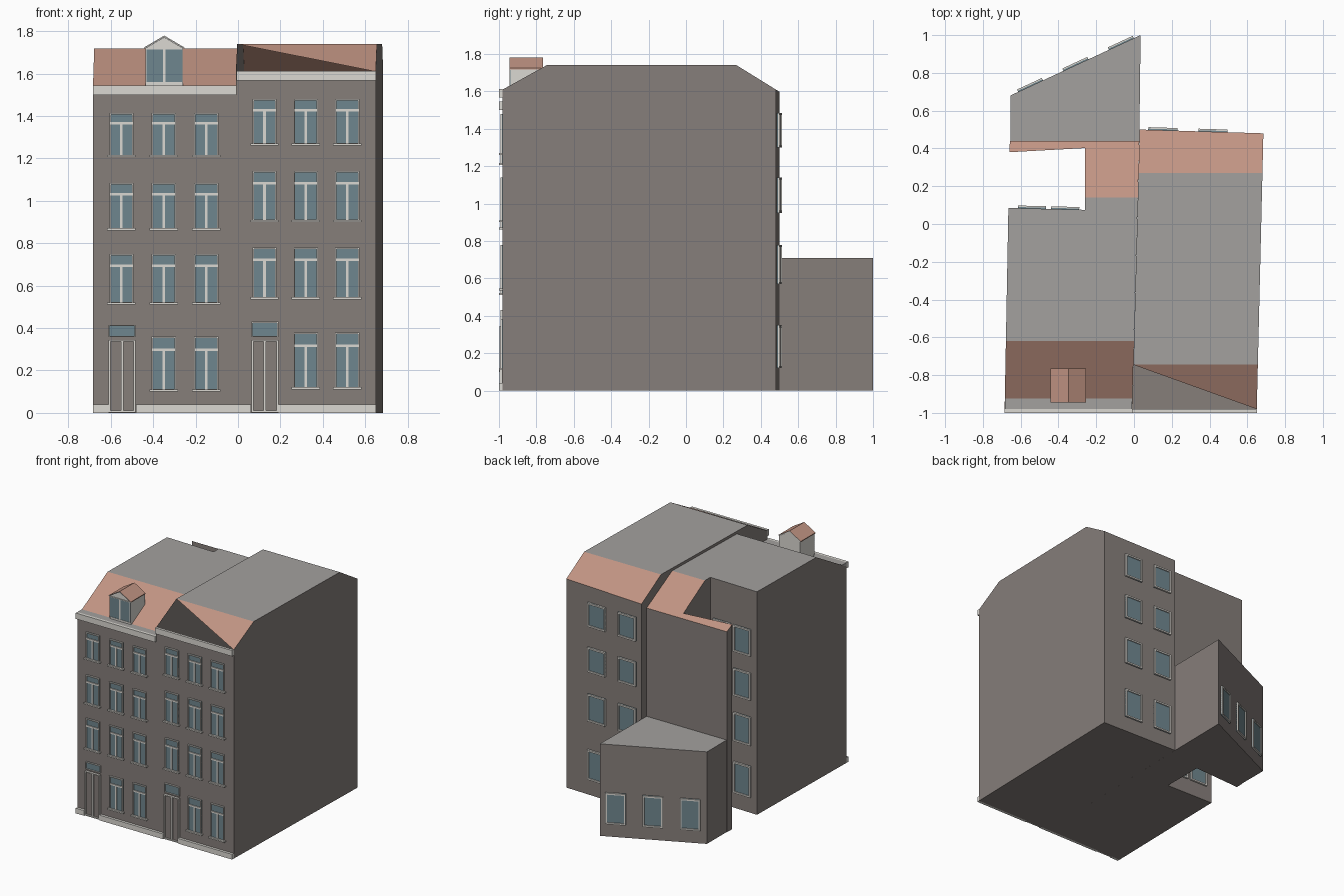
import bpy, bmesh, math
from mathutils import Vector

if "Cube" in bpy.data.objects:
    bpy.data.objects.remove(bpy.data.objects["Cube"])


def srgb(r, g, b):
    lin = [c / 255 / 12.92 if c < 11 else ((c / 255 + 0.055) / 1.055) ** 2.4 for c in (r, g, b)]
    return (*lin, 1)


def material(name, *rgb):
    m = bpy.data.materials.new(name)
    m.diffuse_color = srgb(*rgb)
    m.use_nodes = True
    m.node_tree.nodes["Principled BSDF"].inputs["Base Color"].default_value = m.diffuse_color
    return m


WALL = material("wall_grey_brown", 134, 126, 122)
FLAT = material("flat_roof_grey", 163, 161, 159)
TILE = material("roof_tile", 193, 148, 131)
TRIM = material("trim_white", 219, 216, 210)
GLASS = material("glass_blue", 111, 134, 142)


def finish(bm, name, mats):
    me = bpy.data.meshes.new(name)
    bm.to_mesh(me)
    bm.free()
    for m in mats:
        me.materials.append(m)
    ob = bpy.data.objects.new(name, me)
    bpy.context.collection.objects.link(ob)
    return ob


def shell(name, footprint, height, slopes=(), mats=(WALL, FLAT, TILE)):
    """Extruded footprint; each slope (y_top, z_top, y_eave, z_eave, open) bevels the top."""
    bm = bmesh.new()
    low = [bm.verts.new((x, y, 0)) for x, y in footprint]
    top = [bm.verts.new((x, y, height)) for x, y in footprint]
    bm.faces.new(low)
    bm.faces.new(top)
    n = len(low)
    for i in range(n):
        j = (i + 1) % n
        bm.faces.new((low[i], low[j], top[j], top[i]))
    bmesh.ops.recalc_face_normals(bm, faces=bm.faces)
    for yt, zt, ye, ze, is_open in slopes:
        s = 1 if ye > yt else -1
        nor = Vector((0, s * (zt - ze), abs(ye - yt))).normalized()
        cut = bmesh.ops.bisect_plane(bm, geom=bm.verts[:] + bm.edges[:] + bm.faces[:], dist=1e-5,
                                     plane_co=(0, yt, zt), plane_no=nor, clear_outer=True)["geom_cut"]
        if is_open:
            # half of this slope is left open: only the right-hand triangle is tiled
            vs = [v for v in cut if isinstance(v, bmesh.types.BMVert)]
            gap = min(vs, key=lambda v: v.co.x * 0.1 + v.co.z)
            f = bm.faces.new([v for v in vs if v is not gap])
        else:
            edges = [e for e in cut if isinstance(e, bmesh.types.BMEdge)]
            f = bmesh.ops.edgeloop_fill(bm, edges=edges)["faces"][0]
        f.normal_update()
        if f.normal.z < 0:
            f.normal_flip()
    bm.normal_update()
    for f in bm.faces:
        f.material_index = 1 if f.normal.z > 0.95 else 2 if f.normal.z > 0.2 else 0
    return finish(bm, name, mats)


# boxes gathered per part, placed along a wall line p -> q (outside on the right)
parts = {}


def box(part, mat, wall, u0, u1, d0, d1, z0, z1):
    p, q = Vector(wall[0]), Vector(wall[1])
    t = (q - p).normalized()
    out = Vector((t.y, -t.x))
    bm, _ = parts.setdefault(part, (bmesh.new(), mat))
    vs = []
    for z in (z0, z1):
        for u, d in ((u0, d0), (u1, d0), (u1, d1), (u0, d1)):
            c = p + t * u + out * d
            vs.append(bm.verts.new((c.x, c.y, z)))
    for idx in ((0, 1, 2, 3), (7, 6, 5, 4), (0, 4, 5, 1), (1, 5, 6, 2), (2, 6, 7, 3), (3, 7, 4, 0)):
        bm.faces.new([vs[i] for i in idx])


def frame(part, wall, u0, u1, z0, z1, w, d):
    box(part, TRIM, wall, u0, u0 + w, 0, d, z0, z1)
    box(part, TRIM, wall, u1 - w, u1, 0, d, z0, z1)
    box(part, TRIM, wall, u0 + w, u1 - w, 0, d, z1 - w, z1)
    box(part, TRIM, wall, u0 + w, u1 - w, 0, d, z0, z0 + w)


def front_window(wall, u, z0, z1):
    h = 0.057
    box("front_glass", GLASS, wall, u - h, u + h, 0, 0.004, z0, z1)
    frame("front_frames", wall, u - h, u + h, z0, z1, 0.007, 0.012)
    bar = z0 + (z1 - z0) * 0.76
    box("front_frames", TRIM, wall, u - h, u + h, 0, 0.011, bar - 0.006, bar + 0.006)
    box("front_frames", TRIM, wall, u - 0.006, u + 0.006, 0, 0.01, z0, bar)
    box("window_sills", TRIM, wall, u - 0.067, u + 0.067, 0, 0.02, z0 - 0.004, z0 + 0.006)


def rear_window(wall, u0, u1, z0, z1):
    box("rear_glass", GLASS, wall, u0, u1, 0, 0.006, z0, z1)
    frame("rear_frames", wall, u0, u1, z0, z1, 0.012, 0.014)


def door(wall, u, top):
    h = 0.063
    box("door_panels", WALL, wall, u - h, u + h, 0, 0.005, 0, 0.345)
    frame("door_frames", wall, u - h, u + h, 0.003, 0.345, 0.008, 0.018)
    box("door_frames", TRIM, wall, u - 0.006, u + 0.006, 0, 0.015, 0.01, 0.34)
    box("transom_glass", GLASS, wall, u - h, u + h, 0, 0.004, 0.36, top)
    frame("door_frames", wall, u - h, u + h, 0.358, top, 0.005, 0.012)


# house bodies
shell("right_house", [(-0.01, -0.98), (0.65, -0.98), (0.685, 0.48), (0.03, 0.5)], 1.74,
      [(-0.745, 1.74, -0.98, 1.61, True), (0.27, 1.74, 0.48, 1.61, False)])
shell("left_house", [(-0.685, -0.98), (-0.01, -0.98), (0.028, 0.44), (-0.657, 0.44), (-0.66, 0.38),
                     (-0.26, 0.402), (-0.26, 0.075), (-0.665, 0.085)], 1.72,
      [(-0.62, 1.72, -0.925, 1.545, False), (0.14, 1.72, 0.44, 1.545, False)])
shell("rear_annex", [(-0.655, 0.44), (0.028, 0.44), (0.035, 1.0), (-0.655, 0.68)], 0.71)

# front wall, measured along x from the origin
front = ((0, -0.98), (1, -0.98))
for centres, rows, dx, dtop in (
        ((-0.55, -0.35, -0.15), ((0.105, 0.36), (0.515, 0.75), (0.865, 1.085), (1.21, 1.415)), -0.547, 0.415),
        ((0.125, 0.32, 0.515), ((0.115, 0.38), (0.54, 0.78), (0.905, 1.14), (1.265, 1.48)), 0.127, 0.43)):
    for r, (z0, z1) in enumerate(rows):
        for u in centres[1 if r == 0 else 0:]:
            front_window(front, u, z0, z1)
    door(front, dx, dtop)

# plinth, cornices and the gutter ledge of the left house
for u0, u1 in ((-0.685, -0.612), (-0.482, 0.062), (0.192, 0.65)):
    box("plinth", TRIM, front, u0, u1, 0, 0.02, 0, 0.04)
box("left_cornice", TRIM, front, -0.685, -0.008, 0, 0.02, 1.50, 1.545)
box("right_cornice", TRIM, front, -0.008, 0.65, 0, 0.02, 1.567, 1.612)
box("gutter_ledge", FLAT, front, -0.684, -0.01, -0.056, 0, 1.505, 1.545)

# rear windows of the right house, the court and the annex
right_rear = ((0.685, 0.48), (0.03, 0.5))
for z0, z1 in ((0.12, 0.35), (0.57, 0.78), (0.95, 1.14), (1.30, 1.485)):
    for u in (0.19, 0.455):
        rear_window(right_rear, u, u + 0.155, z0, z1)
court = ((-0.26, 0.075), (-0.665, 0.085))
for z0, z1 in ((0.12, 0.36), (0.52, 0.74), (0.87, 1.08), (1.21, 1.415)):
    for u in (0.03, 0.205):
        rear_window(court, u, u + 0.15, z0, z1)
annex_rear = ((0.035, 1.0), (-0.655, 0.68))
for u in (0.04, 0.305, 0.57):
    rear_window(annex_rear, u, u + 0.145, 0.10, 0.34)

# dormer glazing
dormer_front = ((-0.4375, -0.937), (0.5625, -0.937))
box("dormer_glass", GLASS, dormer_front, 0, 0.179, 0, 0.003, 1.56, 1.715)
frame("dormer_frame", dormer_front, 0, 0.179, 1.557, 1.72, 0.005, 0.006)
box("dormer_frame", TRIM, dormer_front, 0.084, 0.095, 0, 0.006, 1.56, 1.715)

for part, (bm, mat) in parts.items():
    bmesh.ops.recalc_face_normals(bm, faces=bm.faces)
    finish(bm, part, [mat])


def gable_prism(name, outline, y0, y1, mats, rule):
    bm = bmesh.new()
    f = bm.faces.new([bm.verts.new((x, y0, z)) for x, z in outline])
    ext = bmesh.ops.extrude_face_region(bm, geom=[f])["geom"]
    bmesh.ops.translate(bm, vec=(0, y1 - y0, 0), verts=[v for v in ext if isinstance(v, bmesh.types.BMVert)])
    bmesh.ops.recalc_face_normals(bm, faces=bm.faces)
    for face in bm.faces:
        face.material_index = rule(face)
    finish(bm, name, mats)


# dormer body and its pitched roof
c = -0.348
gable_prism("dormer_body", [(c - 0.0895, 1.545), (c + 0.0895, 1.545), (c + 0.0895, 1.72),
                            (c, 1.772), (c - 0.0895, 1.72)], -0.937, -0.767, [TRIM], lambda f: 0)
gable_prism("dormer_roof", [(c - 0.095, 1.718), (c, 1.773), (c + 0.095, 1.718), (c + 0.095, 1.724),
                            (c, 1.78), (c - 0.095, 1.724)], -0.945, -0.765, [TILE, TRIM],
            lambda f: 1 if abs(f.normal.y) > 0.9 else 0)
